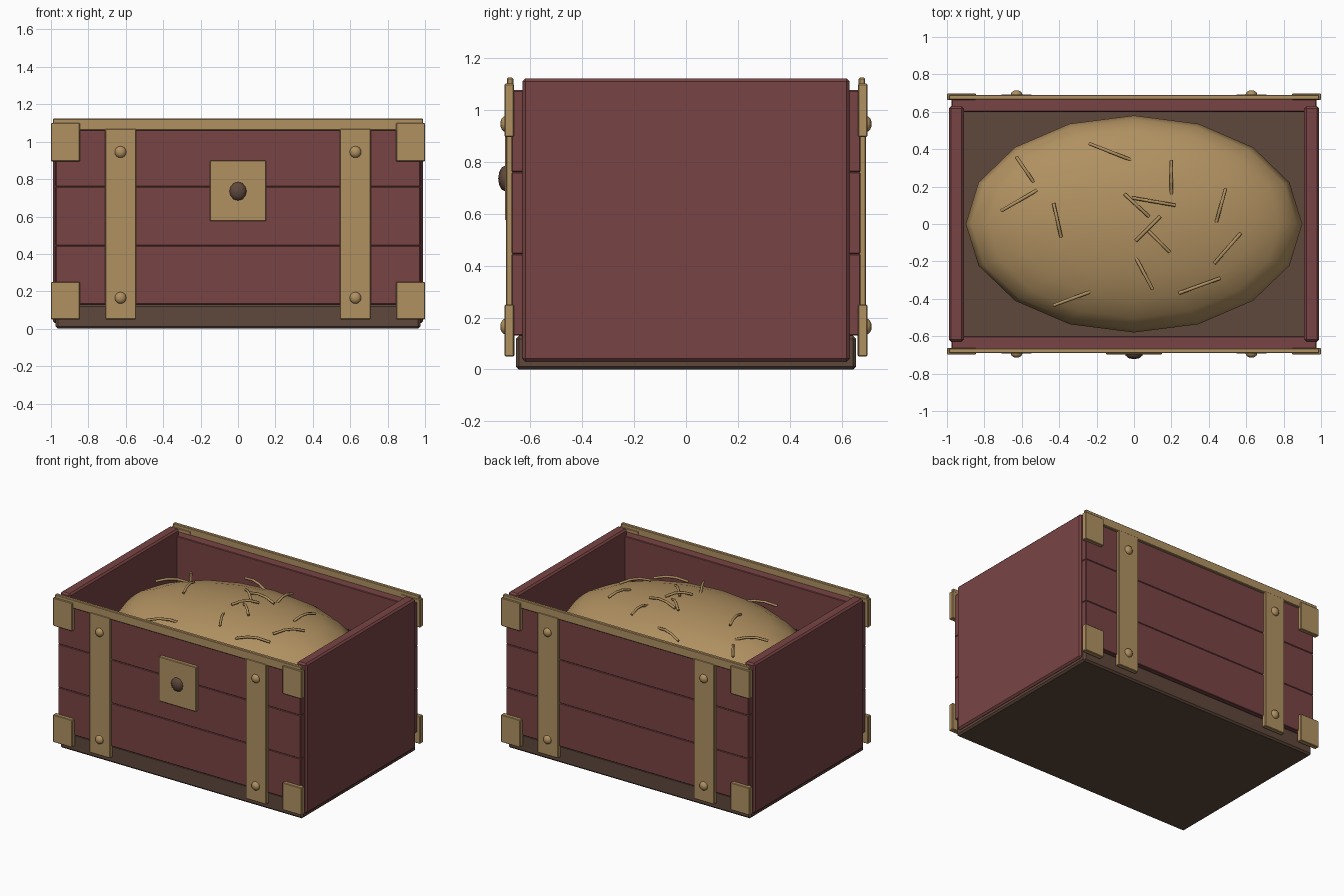
import bpy, math
from mathutils import Vector

cube = bpy.data.objects.get("Cube")
if cube:
    bpy.data.objects.remove(cube, do_unlink=True)


def material(name, srgb):
    rgb = [((c / 255 + 0.055) / 1.055) ** 2.4 for c in srgb]
    m = bpy.data.materials.new(name)
    m.use_nodes = True
    m.diffuse_color = (*rgb, 1)
    m.node_tree.nodes["Principled BSDF"].inputs["Base Color"].default_value = (*rgb, 1)
    return m


RED = material("red wood", (121, 68, 68))
GOLD = material("straw gold", (177, 145, 97))
BROWN = material("dark brown", (94, 71, 59))


def box(name, x, y, z, mat, bevel=0.008):
    """Box from (min, max) ranges, with lightly bevelled edges."""
    bpy.ops.mesh.primitive_cube_add(size=1, location=[sum(r) / 2 for r in (x, y, z)])
    ob = bpy.context.object
    ob.name = name
    ob.scale = [abs(r[1] - r[0]) for r in (x, y, z)]
    bpy.ops.object.transform_apply(location=False, rotation=False, scale=True)
    ob.data.materials.append(mat)
    if bevel:
        mod = ob.modifiers.new("edge", "BEVEL")
        mod.width = bevel
        mod.segments = 1
    return ob


def ball(name, loc, scale, mat, segments=12, rings=8):
    bpy.ops.mesh.primitive_uv_sphere_add(segments=segments, ring_count=rings, location=loc)
    ob = bpy.context.object
    ob.name = name
    ob.scale = scale
    bpy.ops.object.transform_apply(location=False, rotation=False, scale=True)
    bpy.ops.object.shade_smooth()
    ob.data.materials.append(mat)
    return ob


def span(sign, a, b):
    return tuple(sorted((sign * a, sign * b)))


# Floor and the two end panels
box("base", (-0.975, 0.975), (-0.655, 0.655), (0, 0.13), BROWN, 0.012)
for side, s in (("left", 1), ("right", -1)):
    box(side + "_panel", span(s, 0.91, 0.99), (-0.63, 0.63), (0.03, 1.12), RED, 0.012)

# Front and back: planks, rail, straps, corner plates and rivets
for face, f in (("front", -1), ("back", 1)):
    for i in range(3):
        z = 0.13 + i * 0.315
        box(f"{face}_plank_{i + 1}", (-0.975, 0.975), span(f, 0.60, 0.672), (z, z + 0.315), RED, 0.004)
    box(face + "_rail", (-0.99, 0.99), span(f, 0.665, 0.69), (1.06, 1.123), GOLD, 0.004)
    for side, s in (("left", 1), ("right", -1)):
        tag = f"{face}_{side}"
        box(tag + "_strap", span(s, 0.545, 0.71), span(f, 0.66, 0.693), (0.05, 1.07), GOLD, 0.004)
        for level, z in (("lower", (0.05, 0.25)), ("upper", (0.895, 1.10))):
            box(f"{tag}_{level}_corner", span(s, 0.845, 1.0), span(f, 0.662, 0.698), z, GOLD, 0.004)
        for level, z in (("lower", 0.165), ("upper", 0.945)):
            ball(f"{tag}_{level}_rivet", (s * 0.628, f * 0.693, z), (0.031, 0.022, 0.031), GOLD)

# Lock plate and knob
box("lock_plate", (-0.15, 0.15), (-0.697, -0.66), (0.575, 0.90), GOLD, 0.004)
ball("lock_knob", (0, -0.695, 0.735), (0.048, 0.028, 0.05), BROWN, 10, 6)

# Rounded heap filling the box
HEAP = Vector((0.9, 0.58, 0.28))
HEAP_Z = 0.8
ball("hay_heap", (0, 0, HEAP_Z), HEAP, GOLD, 16, 12)


def heap_height(x, y):
    return HEAP_Z + HEAP.z * math.sqrt(max(0, 1 - (x / HEAP.x) ** 2 - (y / HEAP.y) ** 2))


# Bent straws lying on the heap
straws = [
    (-0.24, 0.43, -0.01, 0.34), (-0.63, 0.36, -0.52, 0.20), (-0.52, 0.18, -0.71, 0.07),
    (-0.43, 0.11, -0.39, -0.07), (0.20, 0.34, 0.20, 0.16), (-0.05, 0.16, 0.08, 0.04),
    (-0.01, 0.14, 0.22, 0.10), (0.01, -0.09, 0.14, 0.04), (0.07, -0.03, 0.19, -0.15),
    (0.49, 0.19, 0.44, 0.01), (0.57, -0.05, 0.43, -0.21), (0.01, -0.18, 0.10, -0.35),
    (0.24, -0.37, 0.46, -0.29), (-0.43, -0.435, -0.20, -0.35),
]
for i, (x0, y0, x1, y1) in enumerate(straws):
    start, end = Vector((x0, y0, 0)), Vector((x1, y1, 0))
    mid = (start + end) / 2
    z = heap_height(mid.x, mid.y)
    curve = bpy.data.curves.new("straw", "CURVE")
    curve.dimensions = "3D"
    curve.bevel_depth = 0.009
    curve.bevel_resolution = 1
    curve.use_fill_caps = True
    line = curve.splines.new("POLY")
    line.points.add(3)
    for p, t, lift in zip(line.points, (0, 0.35, 0.65, 1), (0.008, 0.028, 0.028, 0.008)):
        q = start.lerp(end, t)
        p.co = (q.x, q.y, z + lift, 1)
    ob = bpy.data.objects.new(f"straw_{i + 1}", curve)
    curve.materials.append(GOLD)
    bpy.context.collection.objects.link(ob)
